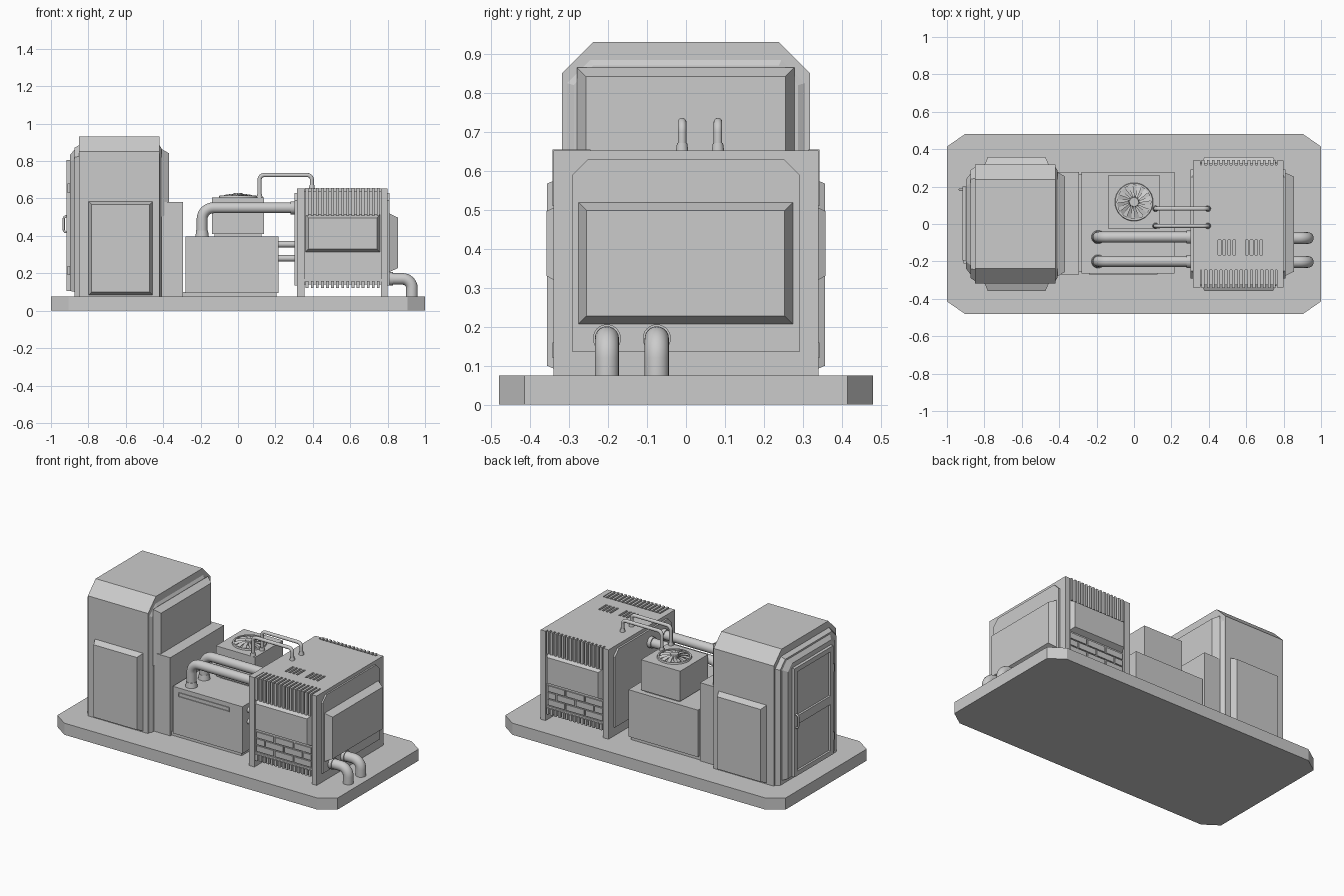
import bpy, bmesh, math
from mathutils import Vector

if "Cube" in bpy.data.objects:
    bpy.data.objects.remove(bpy.data.objects["Cube"])


def at(axis, a, u, v):
    return ((a, u, v), (u, a, v), (u, v, a))[axis]


def mesh_object(name, bm):
    bmesh.ops.recalc_face_normals(bm, faces=bm.faces)
    me = bpy.data.meshes.new(name)
    bm.to_mesh(me)
    bm.free()
    ob = bpy.data.objects.new(name, me)
    bpy.context.collection.objects.link(ob)
    return ob


def add_prism(bm, axis, a0, a1, p0, p1=None):
    """Loft the outline p0 at a0 to the outline p1 at a1 along an axis."""
    lo = [bm.verts.new(at(axis, a0, *p)) for p in p0]
    hi = [bm.verts.new(at(axis, a1, *p)) for p in (p1 or p0)]
    n = len(lo)
    bm.faces.new(lo)
    bm.faces.new(hi)
    for i in range(n):
        j = (i + 1) % n
        bm.faces.new((lo[i], lo[j], hi[j], hi[i]))


def prism(name, axis, a0, a1, p0, p1=None):
    bm = bmesh.new()
    add_prism(bm, axis, a0, a1, p0, p1)
    return mesh_object(name, bm)


def rect(u0, u1, v0, v1, d=0):
    return [(u0 + d, v0 + d), (u1 - d, v0 + d), (u1 - d, v1 - d), (u0 + d, v1 - d)]


def panel(name, axis, a0, a1, r, inset):
    return prism(name, axis, a0, a1, rect(*r), rect(*r, inset))


def boxes(name, items):
    """One object from boxes given as (x0, x1, y0, y1, z0, z1)."""
    bm = bmesh.new()
    for x0, x1, y0, y1, z0, z1 in items:
        add_prism(bm, 2, z0, z1, rect(x0, x1, y0, y1))
    return mesh_object(name, bm)


def cut_top(w, z0, z1, c):
    """Rectangle with chamfered upper corners."""
    return [(-w, z0), (w, z0), (w, z1 - c), (w - c, z1), (-w + c, z1), (-w, z1 - c)]


def smooth(ob):
    bpy.ops.object.select_all(action='DESELECT')
    ob.select_set(True)
    bpy.context.view_layer.objects.active = ob
    bpy.ops.object.shade_smooth_by_angle(angle=math.radians(40))


def pipe(name, y, pts, r, bend):
    """Tube along an x-z path with rounded corners."""
    P = [Vector((x, y, z)) for x, z in pts]
    path = [P[0]]
    for a, b, c in zip(P, P[1:], P[2:]):
        d0, d1 = (a - b).normalized(), (c - b).normalized()
        centre = b + (d0 + d1) * bend
        for i in range(9):
            t = i / 8 * math.pi / 2
            path.append(centre - d1 * bend * math.cos(t) - d0 * bend * math.sin(t))
    path.append(P[-1])
    bm, n, rings = bmesh.new(), 20, []
    for i, p in enumerate(path):
        t = (path[min(i + 1, len(path) - 1)] - path[max(i - 1, 0)]).normalized()
        side = Vector((0, 1, 0))
        up = t.cross(side)
        rings.append([bm.verts.new(p + r * (side * math.cos(k * math.tau / n) + up * math.sin(k * math.tau / n)))
                      for k in range(n)])
    for A, B in zip(rings, rings[1:]):
        for k in range(n):
            bm.faces.new((A[k], A[(k + 1) % n], B[(k + 1) % n], B[k]))
    bm.faces.new(rings[0])
    bm.faces.new(rings[-1])
    smooth(mesh_object(name, bm))


def circle(u, v, r, n=24):
    return [(u + r * math.cos(i * math.tau / n), v + r * math.sin(i * math.tau / n)) for i in range(n)]


def collar(name, axis, a0, a1, u, v, r0, r1):
    smooth(prism(name, axis, a0, a1, circle(u, v, r0), circle(u, v, r1)))


# Base plate with cut corners
X, Y, cx, cy = 1, 0.48, 0.095, 0.066
prism("base_plate", 2, 0, 0.075, [(-X, -Y + cy), (-X + cx, -Y), (X - cx, -Y), (X, -Y + cy),
                                  (X, Y - cy), (X - cx, Y), (-X + cx, Y), (-X, Y - cy)])

# Tall cabinet
prism("cabinet_body", 0, -0.85, -0.42, cut_top(0.318, 0.075, 0.93, 0.08))
for sx, a0, a1 in ((-1, -0.85, -0.875), (1, -0.42, -0.41)):
    prism("cabinet_end_layer", 0, a0, a1, cut_top(0.305, 0.075, 0.885, 0.06), cut_top(0.288, 0.075, 0.87, 0.05))
panel("cabinet_inner_end_panel", 0, -0.41, -0.37, (-0.28, 0.278, 0.5, 0.865), 0.023)
prism("cabinet_door_surround", 0, -0.87, -0.897, cut_top(0.275, 0.1, 0.865, 0.05), cut_top(0.24, 0.105, 0.835, 0.04))
for s in (-1, 1):
    panel("cabinet_side_panel", 1, s * 0.316, s * 0.357, (-0.8, -0.455, 0.082, 0.585), 0.018)

# Door with two recessed panes, hinges and a handle
boxes("door_leaf", [(-0.903, -0.89, -0.195, 0.2, 0.105, 0.805)])
boxes("door_frame", [(-0.916, -0.9, y, y + 0.03, 0.105, 0.805) for y in (-0.195, 0.17)] +
      [(-0.916, -0.9, -0.165, 0.17, z0, z1) for z0, z1 in ((0.105, 0.135), (0.435, 0.49), (0.775, 0.805))])
boxes("door_hinges", [(-0.912, -0.895, -0.212, -0.19, z, z + 0.05) for z in (0.19, 0.63)])
pipe("door_handle", 0.185, [(-0.91, 0.42), (-0.932, 0.42), (-0.932, 0.505), (-0.91, 0.505)], 0.006, 0.015)

# Transition box and low middle tank
boxes("transition_box", [(-0.415, -0.295, -0.27, 0.278, 0.07, 0.58)])
boxes("tank", [(-0.28, 0.217, -0.265, 0.278, 0.095, 0.398), (-0.3, 0.205, -0.255, 0.268, 0.07, 0.1)])
s0, s1, t0, t1 = -0.24, 0.125, 0.34, 0.37
boxes("tank_front_slot", [(s0, s1, -0.27, -0.262, t0, t0 + 0.005), (s0, s1, -0.27, -0.262, t1 - 0.005, t1),
                          (s0, s0 + 0.005, -0.27, -0.262, t0, t1), (s1 - 0.005, s1, -0.27, -0.262, t0, t1)])

# Fan box, ring, hub and twisted blades
boxes("fan_box", [(-0.14, 0.14, -0.025, 0.26, 0.41, 0.605), (-0.125, 0.125, -0.01, 0.245, 0.39, 0.415)])
bm = bmesh.new()
prof, n, fy = [(0.09, 0.603), (0.09, 0.615), (0.1, 0.615), (0.103, 0.603)], 32, 0.118
loops = [[bm.verts.new((x, y, z)) for x, y in circle(0, fy, r, n)] for r, z in prof]
for A, B in zip(loops, loops[1:]):
    for k in range(n):
        bm.faces.new((A[k], A[(k + 1) % n], B[(k + 1) % n], B[k]))
smooth(mesh_object("fan_ring", bm))
collar("fan_hub", 2, 0.6, 0.628, 0, fy, 0.03, 0.024)
bm = bmesh.new()
for k in range(12):
    a = k * math.tau / 12
    corners = [(0.022, -0.2, 0.624), (0.06, 0.0, 0.622), (0.092, 0.06, 0.611),
               (0.092, 0.36, 0.606), (0.06, 0.32, 0.614), (0.022, 0.2, 0.618)]
    pts = [(r * math.cos(a + t), fy + r * math.sin(a + t), z) for r, t, z in corners]
    top = [bm.verts.new(p) for p in pts]
    low = [bm.verts.new((x, y, z - 0.004)) for x, y, z in pts]
    bm.faces.new(top)
    bm.faces.new(low)
    for i in range(6):
        j = (i + 1) % 6
        bm.faces.new((top[i], top[j], low[j], low[i]))
mesh_object("fan_blades", bm)

# Generator: core, end frames, layered end plates
boxes("generator_core", [(0.34, 0.78, -0.325, 0.325, 0.14, 0.638)])
boxes("generator_end_frames", [(0.315, 0.355, -0.34, 0.34, 0.07, 0.652), (0.765, 0.8, -0.34, 0.34, 0.07, 0.652)])
for a0, a1 in ((0.32, 0.303), (0.795, 0.81)):
    prism("generator_end_plate", 0, a0, a1, cut_top(0.291, 0.135, 0.63, 0.04))
panel("generator_outer_panel", 0, 0.808, 0.855, (-0.277, 0.275, 0.206, 0.52), 0.022)

# Generator top with vent slots
xs = [0.45 + 0.026 * i for i in range(4)] + [0.595 + 0.026 * i for i in range(4)]
cutter = boxes("slot_cutter", [(x, x + 0.014, -0.165, -0.085, 0.64, 0.67) for x in xs])
cutter.hide_render = True
lid = boxes("generator_top", [(0.35, 0.77, -0.245, 0.315, 0.63, 0.652)])
mod = lid.modifiers.new("slots", 'BOOLEAN')
mod.operation, mod.object, mod.solver = 'DIFFERENCE', cutter, 'EXACT'
bpy.context.view_layer.objects.active = lid
bpy.ops.object.modifier_apply(modifier=mod.name)
bpy.data.objects.remove(cutter)

# Generator sides: fins, bevelled panel and brick grille on front and back
fins, bricks = [], []
for s in (-1, 1):
    def span(a, b):
        return tuple(sorted((s * a, s * b)))
    depth = 0.245 if s < 0 else 0.315
    for i in range(15):
        x = 0.362 + i * 0.0272
        fins += [(x, x + 0.015, *span(depth, 0.342), 0.51, 0.655), (x, x + 0.015, *span(0.3, 0.342), 0.12, 0.16)]
    panel("generator_side_panel", 1, s * 0.32, s * 0.358, (0.357, 0.763, 0.31, 0.516), 0.02)
    boxes("generator_sill", [(0.35, 0.77, *span(0.32, 0.332), 0.155, 0.17)])
    for row in range(3):
        cuts = (0.36, 0.49, 0.63, 0.76) if row % 2 == 0 else (0.36, 0.425, 0.56, 0.695, 0.76)
        z = 0.176 + row * 0.044
        bricks += [(a + 0.005, b - 0.005, *span(0.32, 0.332), z, z + 0.037) for a, b in zip(cuts, cuts[1:])]
boxes("generator_fins", fins)
boxes("generator_grille", bricks)

# Large ducts, outlet pipes and their collars
for y in (-0.07, -0.2):
    pipe("duct", y, [(-0.192, 0.395), (-0.192, 0.55), (0.31, 0.55)], 0.029, 0.06)
    collar("duct_foot", 2, 0.396, 0.43, -0.192, y, 0.036, 0.031)
    collar("duct_end", 0, 0.28, 0.306, y, 0.55, 0.035, 0.035)
for y in (-0.075, -0.203):
    pipe("outlet_pipe", y, [(0.8, 0.17), (0.93, 0.17), (0.93, 0.07)], 0.031, 0.05)
    collar("outlet_collar", 0, 0.805, 0.83, y, 0.17, 0.036, 0.036)

# Thin pipes over the fan box, and short links from tank to generator
for y in (-0.01, 0.082):
    pipe("thin_pipe", y, [(0.115, 0.6), (0.115, 0.725), (0.395, 0.725), (0.395, 0.645)], 0.011, 0.025)
    collar("thin_pipe_foot", 2, 0.604, 0.625, 0.115, y, 0.016, 0.013)
    collar("thin_pipe_end", 2, 0.65, 0.672, 0.395, y, 0.016, 0.013)
for z in (0.28, 0.355):
    pipe("link_pipe", -0.2, [(0.21, z), (0.32, z)], 0.017, 0.01)
